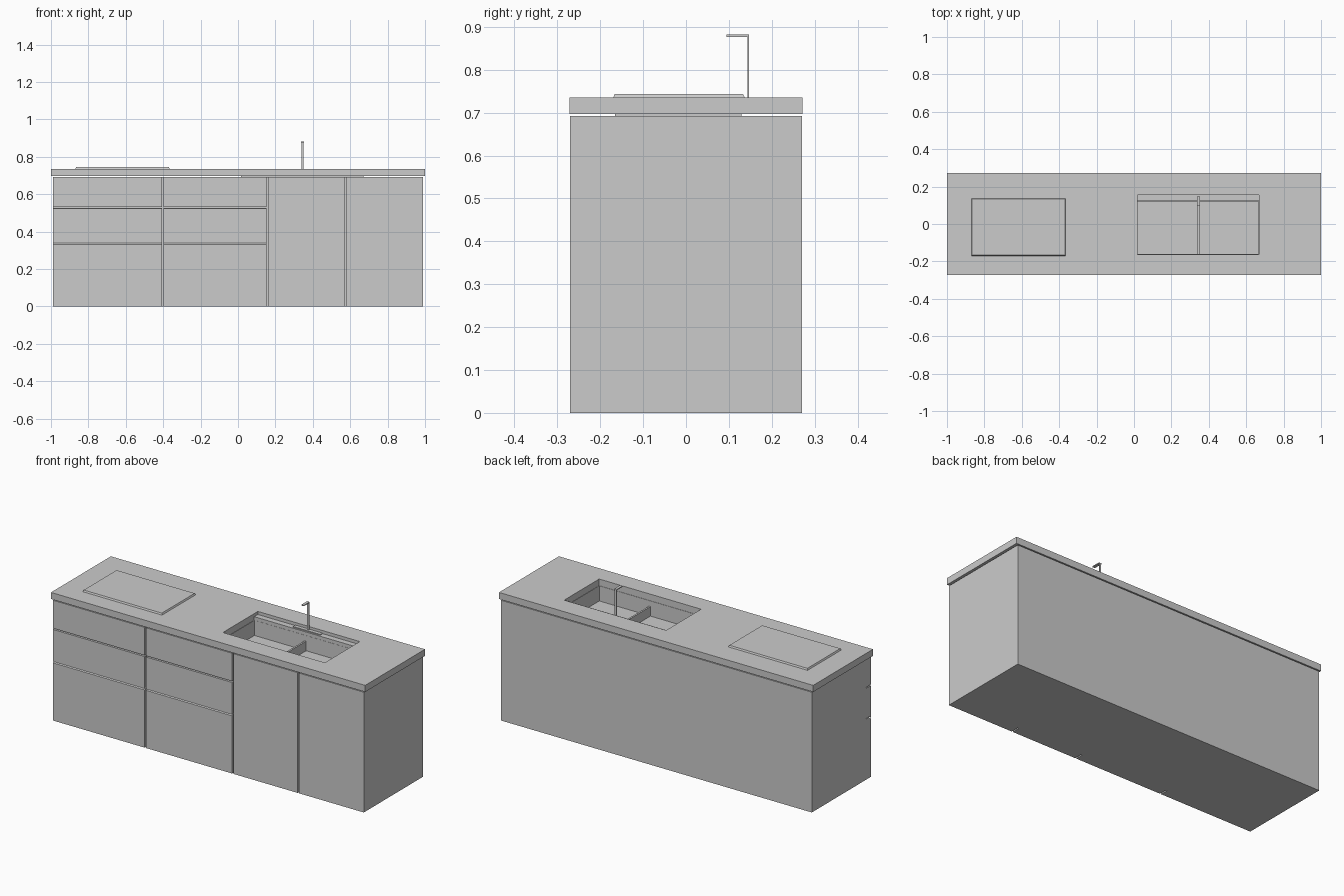
import bpy, bmesh

if "Cube" in bpy.data.objects:
    bpy.data.objects.remove(bpy.data.objects["Cube"])


def finish(name, bm):
    bmesh.ops.recalc_face_normals(bm, faces=bm.faces)
    me = bpy.data.meshes.new(name)
    bm.to_mesh(me)
    bm.free()
    ob = bpy.data.objects.new(name, me)
    bpy.context.collection.objects.link(ob)
    return ob


def rect(bm, r, z):
    x0, x1, y0, y1 = r
    return [bm.verts.new(p) for p in ((x0, y0, z), (x1, y0, z), (x1, y1, z), (x0, y1, z))]


def bridge(bm, a, b):
    for i in range(4):
        j = (i + 1) % 4
        bm.faces.new((a[i], a[j], b[j], b[i]))


def box(name, r, z0, z1, taper=0.0):
    bm = bmesh.new()
    a = rect(bm, r, z0)
    x0, x1, y0, y1 = r
    b = rect(bm, (x0 + taper, x1 - taper, y0 + taper, y1 - taper), z1)
    bm.faces.new(a)
    bm.faces.new(b)
    bridge(bm, a, b)
    return finish(name, bm)


def recessed(name, outer, hole, z0, z1, floor=None):
    """Block with a rectangular hole: through, or closed at height floor."""
    bm = bmesh.new()
    a, b, c = rect(bm, outer, z0), rect(bm, outer, z1), rect(bm, hole, z1)
    d = rect(bm, hole, z0 if floor is None else floor)
    bridge(bm, a, b)
    bridge(bm, b, c)
    bridge(bm, c, d)
    if floor is None:
        bridge(bm, d, a)
    else:
        bm.faces.new(a)
        bm.faces.new(d)
    return finish(name, bm)


def front_panel(name, x0, x1, profile):
    """Extrude a (y, z) side profile along x."""
    bm = bmesh.new()
    f = bm.faces.new([bm.verts.new((x0, y, z)) for y, z in profile])
    ext = bmesh.ops.extrude_face_region(bm, geom=[f])['geom']
    bmesh.ops.translate(bm, vec=(x1 - x0, 0, 0),
                        verts=[v for v in ext if isinstance(v, bmesh.types.BMVert)])
    return finish(name, bm)


F, B, TOP = -0.27, -0.225, 0.692   # front plane, back of fronts, cabinet top

# Cabinet carcass with a well for the sink
recessed("cabinet_carcass", (-0.99, 0.99, B, 0.27), (0.013, 0.672, -0.167, 0.127),
         0, TOP, 0.60)

# Drawer fronts with finger-pull grooves
for col, (x0, x1) in enumerate(((-0.99, -0.405), (-0.397, 0.152))):
    front_panel(f"upper_drawer_{col}", x0, x1,
                [(F, 0.531), (F, TOP), (B, TOP), (B, 0.531)])
    front_panel(f"middle_drawer_{col}", x0, x1,
                [(F, 0.340), (F, 0.524), (B, 0.527), (B, 0.352), (-0.25, 0.352)])
    front_panel(f"lower_drawer_{col}", x0, x1,
                [(F, 0), (F, 0.332), (-0.25, 0.350), (B, 0.350), (B, 0)])

# Doors
for i, (x0, x1) in enumerate(((0.160, 0.569), (0.577, 0.99))):
    box(f"door_{i}", (x0, x1, F, B), 0, TOP)

# Countertop with sink opening and lowered tap ledge
recessed("countertop", (-1, 1, -0.272, 0.272), (0.018, 0.667, -0.163, 0.155), 0.697, 0.735)
box("tap_ledge", (0.018, 0.667, 0.122, 0.155), 0.697, 0.717)

# Sink with two basins
recessed("sink", (0.015, 0.67, -0.165, 0.13), (0.02, 0.665, -0.161, 0.121),
         0.601, 0.697, 0.61)
box("sink_divider", (0.339, 0.349, -0.161, 0.121), 0.61, 0.665)

# Cooktop plate
box("cooktop", (-0.87, -0.365, -0.17, 0.137), 0.735, 0.744, 0.004)

# Tap
box("tap_base", (0.258, 0.432, 0.131, 0.152), 0.717, 0.722)
box("tap_post", (0.339, 0.351, 0.143, 0.147), 0.72, 0.882)
box("tap_spout", (0.337, 0.353, 0.095, 0.147), 0.877, 0.882)
